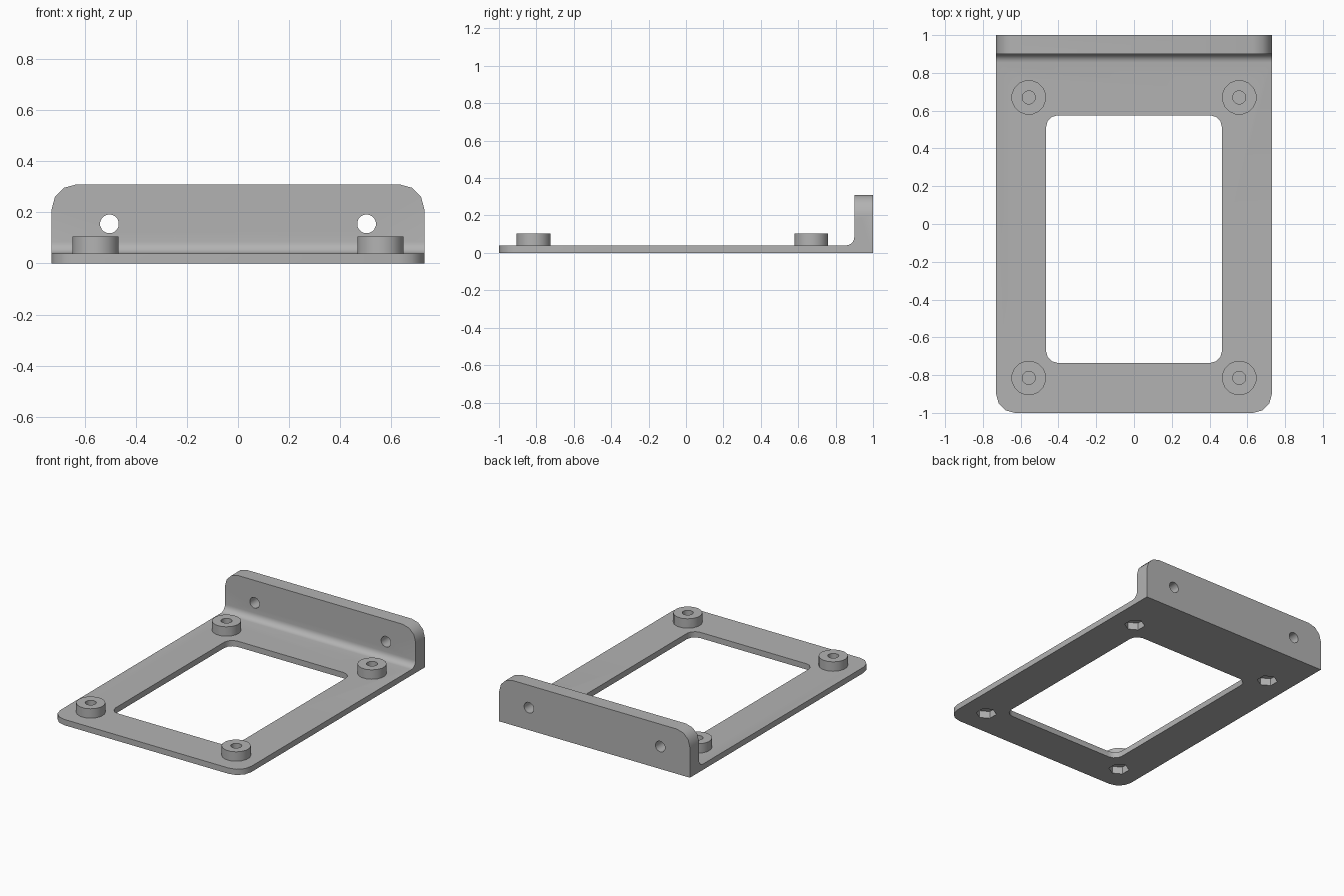
import bpy, bmesh
from math import sin, cos, pi
from mathutils import Vector

cube = bpy.data.objects.get("Cube")
if cube:
    bpy.data.objects.remove(cube, do_unlink=True)

grey = bpy.data.materials.new("plain_grey")
grey.use_nodes = True
COLOUR = (0.45, 0.45, 0.45, 1)
grey.diffuse_color = COLOUR
grey.node_tree.nodes["Principled BSDF"].inputs["Base Color"].default_value = COLOUR


def arc(cx, cy, r, start, end, steps):
    """Points along an arc, angles in quarter turns."""
    angles = [(start + (end - start) * i / steps) * pi / 2 for i in range(steps + 1)]
    return [(cx + r * cos(a), cy + r * sin(a)) for a in angles]


def rounded_rect(x, lo, hi, r, steps=3):
    return (arc(x - r, hi - r, r, 0, 1, steps) + arc(r - x, hi - r, r, 1, 2, steps)
            + arc(r - x, lo + r, r, 2, 3, steps) + arc(x - r, lo + r, r, 3, 4, steps))


def polygon(cx, cy, r, sides):
    """Regular polygon with half-step rotation."""
    return [(cx + r * cos((i + 0.5) * 2 * pi / sides),
             cy + r * sin((i + 0.5) * 2 * pi / sides)) for i in range(sides)]


def prism(name, points, axis, lo, hi):
    """Extrude a 2D outline along one axis."""
    place = {"x": lambda p, t: Vector((t, p[0], p[1])),
             "y": lambda p, t: Vector((p[0], t, p[1])),
             "z": lambda p, t: Vector((p[0], p[1], t))}[axis]
    bm = bmesh.new()
    face = bm.faces.new([bm.verts.new(place(p, lo)) for p in points])
    moved = bmesh.ops.extrude_face_region(bm, geom=[face])["geom"]
    shift = place((0, 0), hi - lo)
    bmesh.ops.translate(bm, vec=shift, verts=[v for v in moved if isinstance(v, bmesh.types.BMVert)])
    bmesh.ops.recalc_face_normals(bm, faces=bm.faces)
    mesh = bpy.data.meshes.new(name)
    bm.to_mesh(mesh)
    bm.free()
    mesh.materials.append(grey)
    obj = bpy.data.objects.new(name, mesh)
    bpy.context.collection.objects.link(obj)
    return obj


def combine(target, tool, operation):
    """Apply a boolean and discard its tool."""
    tool.hide_render = True
    mod = target.modifiers.new(operation, "BOOLEAN")
    mod.operation, mod.object, mod.solver = operation, tool, "EXACT"
    bpy.context.view_layer.update()
    depsgraph = bpy.context.evaluated_depsgraph_get()
    mesh = bpy.data.meshes.new_from_object(target.evaluated_get(depsgraph))
    target.modifiers.clear()
    target.data = mesh
    bpy.data.objects.remove(tool, do_unlink=True)


HALF, PLATE, WALL, TOP, FILLET = 0.73, 0.04, 0.9, 0.31, 0.045

# L-shaped plate and upright flange with a filleted inner corner
side = [(-1, 0), (1, 0), (1, TOP), (WALL, TOP)]
side += arc(WALL - FILLET, PLATE + FILLET, FILLET, 4, 3, 6) + [(-1, PLATE)]
bracket = prism("mounting_bracket", side, "x", -HALF, HALF)

# Rounded front corners of the plate and top corners of the flange
R = 0.1
front = [(HALF, 1.1), (-HALF, 1.1)] + arc(R - HALF, R - 1, R, 2, 3, 3) + arc(HALF - R, R - 1, R, 3, 4, 3)
upper = [(-HALF, -0.1), (HALF, -0.1)] + arc(HALF - R, TOP - R, R, 0, 1, 3) + arc(R - HALF, TOP - R, R, 1, 2, 3)
combine(bracket, prism("plate_outline", front, "z", -0.1, 0.5), "INTERSECT")
combine(bracket, prism("flange_outline", upper, "y", -1.1, 1.1), "INTERSECT")

# Window in the plate
window = rounded_rect(0.465, -0.735, 0.575, 0.06)
combine(bracket, prism("window_cutter", window, "z", -0.1, 0.2), "DIFFERENCE")

for sx in (-1, 1):
    # Screw holes through the flange
    hole = polygon(sx * 0.503, 0.155, 0.037, 16)
    combine(bracket, prism("flange_hole_cutter", hole, "y", 0.8, 1.1), "DIFFERENCE")
    # Standoffs with a blind screw hole above and a hexagonal nut pocket below
    for y in (-0.815, 0.67):
        x = sx * 0.557
        combine(bracket, prism("standoff", polygon(x, y, 0.092, 16), "z", 0.02, 0.105), "UNION")
        combine(bracket, prism("hole_cutter", polygon(x, y, 0.035, 16), "z", 0.057, 0.2), "DIFFERENCE")
        combine(bracket, prism("nut_cutter", polygon(x, y, 0.066, 6), "z", -0.1, 0.05), "DIFFERENCE")

# Smooth shading with sharp edges kept
bpy.ops.object.select_all(action="DESELECT")
bracket.select_set(True)
bpy.context.view_layer.objects.active = bracket
bpy.ops.object.shade_smooth_by_angle(angle=0.6)
